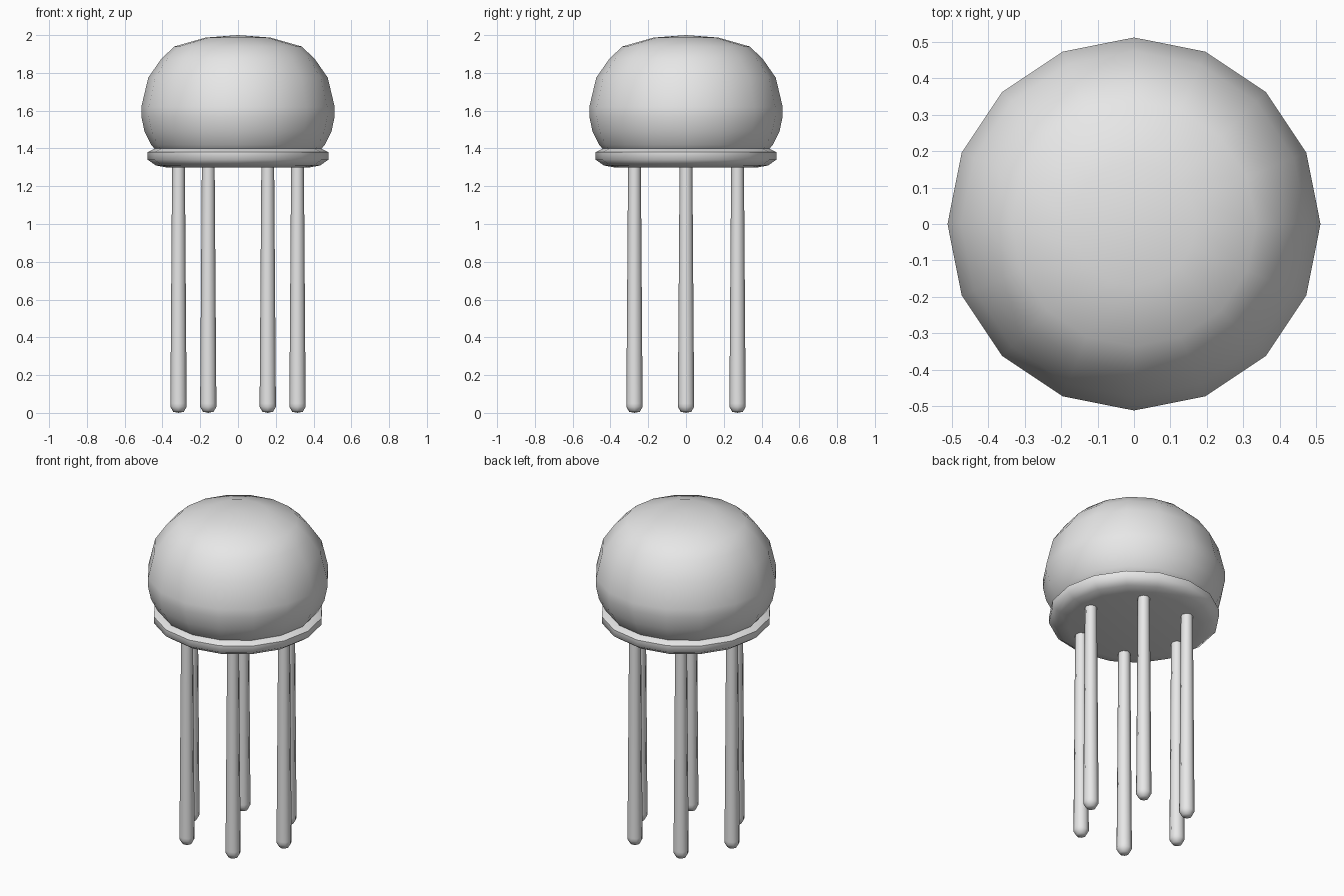
import bpy, bmesh, math

if "Cube" in bpy.data.objects:
    bpy.data.objects.remove(bpy.data.objects["Cube"])

grey = bpy.data.materials.new("light grey")
grey.diffuse_color = (0.8, 0.8, 0.8, 1)
grey.use_nodes = True
grey.node_tree.nodes["Principled BSDF"].inputs["Base Color"].default_value = grey.diffuse_color


def lathe(name, profile, sides, centre=(0, 0), smooth_angle=60):
    """Revolve (radius, height) points around z; radius 0 closes to a pole."""
    bm = bmesh.new()
    rings = []
    for r, z in profile:
        if r == 0:
            rings.append([bm.verts.new((0, 0, z))] * sides)
        else:
            rings.append([bm.verts.new((r * math.cos(math.tau * i / sides),
                                        r * math.sin(math.tau * i / sides), z))
                          for i in range(sides)])
    for low, high in zip(rings, rings[1:]):
        for i in range(sides):
            j = (i + 1) % sides
            corners = list(dict.fromkeys((low[i], low[j], high[j], high[i])))
            bm.faces.new(corners)
    bmesh.ops.recalc_face_normals(bm, faces=bm.faces)
    mesh = bpy.data.meshes.new(name)
    bm.to_mesh(mesh)
    bm.free()
    mesh.materials.append(grey)
    obj = bpy.data.objects.new(name, mesh)
    obj.location = (*centre, 0)
    bpy.context.collection.objects.link(obj)
    bpy.ops.object.select_all(action='DESELECT')
    obj.select_set(True)
    bpy.context.view_layer.objects.active = obj
    bpy.ops.object.shade_smooth_by_angle(angle=math.radians(smooth_angle))
    return obj


# Rounded cap
lathe("dome", [(0, 1.36), (0.41, 1.36), (0.46, 1.42), (0.495, 1.49), (0.512, 1.57),
               (0.512, 1.62), (0.475, 1.775), (0.405, 1.876), (0.336, 1.94),
               (0.17, 1.987), (0, 2.0)], 16)

# Flared lip with a flat underside
lathe("base_rim", [(0, 1.298), (0.37, 1.298), (0.435, 1.31), (0.478, 1.34),
                   (0.478, 1.38), (0.43, 1.405), (0, 1.405)], 16)

# Six slender pins in a ring, each slightly swollen at its rounded tip
for k in range(6):
    a = math.tau * k / 6
    lathe(f"leg_{k + 1}", [(0, 0), (0.028, 0.006), (0.043, 0.032), (0.043, 0.05),
                           (0.034, 1.29), (0.034, 1.33), (0, 1.33)], 8,
          (0.315 * math.cos(a), 0.315 * math.sin(a)))
